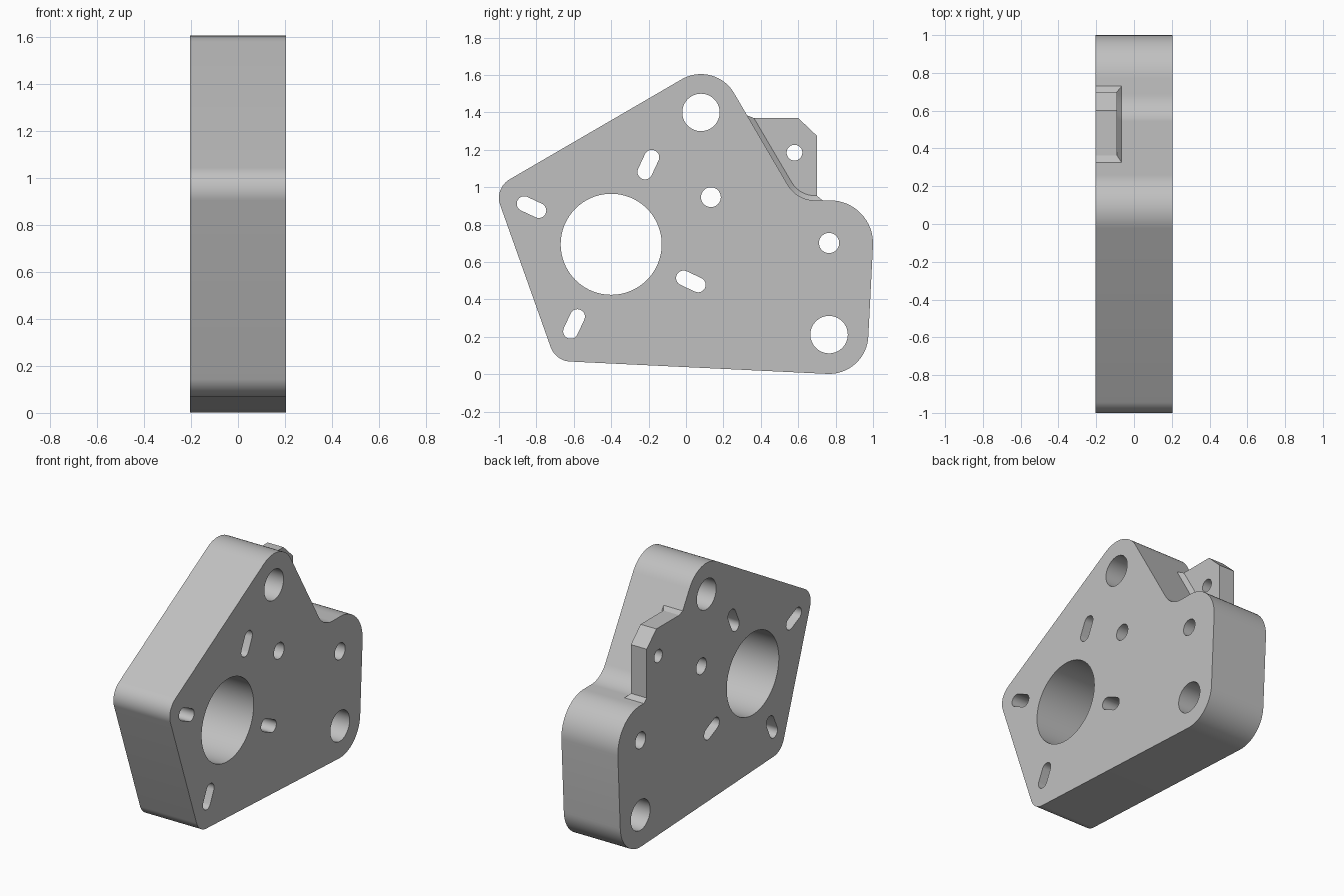
import bpy, bmesh
from math import radians, cos, sin
from mathutils import Matrix

cube = bpy.data.objects.get("Cube")
if cube:
    bpy.data.objects.remove(cube, do_unlink=True)

grey = bpy.data.materials.new("light_grey_metal")
grey.use_nodes = True
colour = (0.53, 0.53, 0.53, 1)
grey.diffuse_color = colour
grey.node_tree.nodes["Principled BSDF"].inputs["Base Color"].default_value = colour

HALF = 0.205          # half thickness of the plate
TAB_FRONT = -0.09     # inner face of the tab
FLARE_FRONT = -0.065  # where the tab flare meets the plate


def arc(cy, cz, r, a0, a1, n=16):
    angles = [radians(a0 + (a1 - a0) * i / n) for i in range(n + 1)]
    return [(cy + r * cos(a), cz + r * sin(a)) for a in angles]


def circle(cy, cz, r, n=64):
    return arc(cy, cz, r, 0, 360, n)[:-1]


def slot(cy, cz, angle, half=0.043, r=0.04):
    dy, dz = half * cos(radians(angle)), half * sin(radians(angle))
    return (arc(cy + dy, cz + dz, r, angle - 90, angle + 90)
            + arc(cy - dy, cz - dz, r, angle + 90, angle + 270))


def finish(name, bm):
    bmesh.ops.remove_doubles(bm, verts=bm.verts, dist=1e-5)
    bmesh.ops.recalc_face_normals(bm, faces=bm.faces)
    mesh = bpy.data.meshes.new(name)
    bm.to_mesh(mesh)
    bm.free()
    mesh.materials.append(grey)
    obj = bpy.data.objects.new(name, mesh)
    bpy.context.collection.objects.link(obj)
    bpy.ops.object.select_all(action='DESELECT')
    obj.select_set(True)
    bpy.context.view_layer.objects.active = obj
    bpy.ops.object.shade_smooth_by_angle(angle=radians(30))


def extruded_profile(name, loops, x0, x1):
    """Filled side profile (y, z) with holes, extruded from x0 to x1."""
    curve = bpy.data.curves.new(name + "_profile", 'CURVE')
    curve.dimensions = '2D'
    curve.fill_mode = 'BOTH'
    curve.extrude = (x1 - x0) / 2
    for loop in loops:
        spline = curve.splines.new('POLY')
        spline.points.add(len(loop) - 1)
        for point, (y, z) in zip(spline.points, loop):
            point.co = (y, z, 0, 1)
        spline.use_cyclic_u = True
    helper = bpy.data.objects.new(name + "_profile", curve)
    bpy.context.collection.objects.link(helper)
    depsgraph = bpy.context.evaluated_depsgraph_get()
    mesh = bpy.data.meshes.new_from_object(helper.evaluated_get(depsgraph))
    bm = bmesh.new()
    bm.from_mesh(mesh)
    bpy.data.objects.remove(helper, do_unlink=True)
    bpy.data.meshes.remove(mesh)
    # profile axes become y and z, extrusion becomes x
    to_side = Matrix(((0, 0, 1, (x0 + x1) / 2), (1, 0, 0, 0),
                      (0, 1, 0, 0), (0, 0, 0, 1)))
    bmesh.ops.transform(bm, matrix=to_side, verts=bm.verts)
    finish(name, bm)


# Main plate: rounded corners joined by tangent edges
outline = (arc(0.765, 0.212, 0.21, -92.7, -2.7)
           + arc(0.77, 0.70, 0.23, -2.7, 90)
           + arc(0.69, 1.10, 0.17, 270, 210)
           + arc(0.08, 1.40, 0.205, 30, 120)
           + arc(-0.885, 0.943, 0.115, 120, 200)
           + arc(-0.615, 0.183, 0.115, 200, 267.3))

# Round holes and four slots radiating from the large bore
bore = (-0.40, 0.695)
holes = [circle(*bore, 0.27, 96), circle(0.08, 1.40, 0.10),
         circle(0.765, 0.212, 0.10), circle(0.765, 0.702, 0.054),
         circle(0.133, 0.947, 0.053)]
for angle in (65, 155, 245, 335):
    a = radians(angle)
    holes.append(slot(bore[0] + 0.47 * cos(a), bore[1] + 0.47 * sin(a), angle))
extruded_profile("mounting_plate", [outline] + holes, -HALF, HALF)

# Thin tab beside the concave edge
root = [(0.325, 1.385)] + arc(0.69, 1.10, 0.17, 210, 270) + [(0.73, 0.93)]
inner = [(0.363, 1.37)] + arc(0.69, 1.10, 0.145, 210, 270) + [(0.70, 0.955)]
tab = inner + [(0.70, 1.275), (0.60, 1.37)]
extruded_profile("side_tab", [tab, circle(0.58, 1.185, 0.042)], -HALF, TAB_FRONT)

# Chamfered flare joining the tab to the plate
bm = bmesh.new()
rings = []
for (py, pz), (qy, qz) in zip(root, inner):
    rings.append([bm.verts.new(co) for co in (
        (-HALF, py, pz), (FLARE_FRONT, py, pz),
        (TAB_FRONT, qy, qz), (-HALF, qy, qz))])
for a, b in zip(rings, rings[1:]):
    for i in range(4):
        j = (i + 1) % 4
        bm.faces.new((a[i], a[j], b[j], b[i]))
bm.faces.new(rings[0])
bm.faces.new(rings[-1])
finish("tab_flare", bm)
